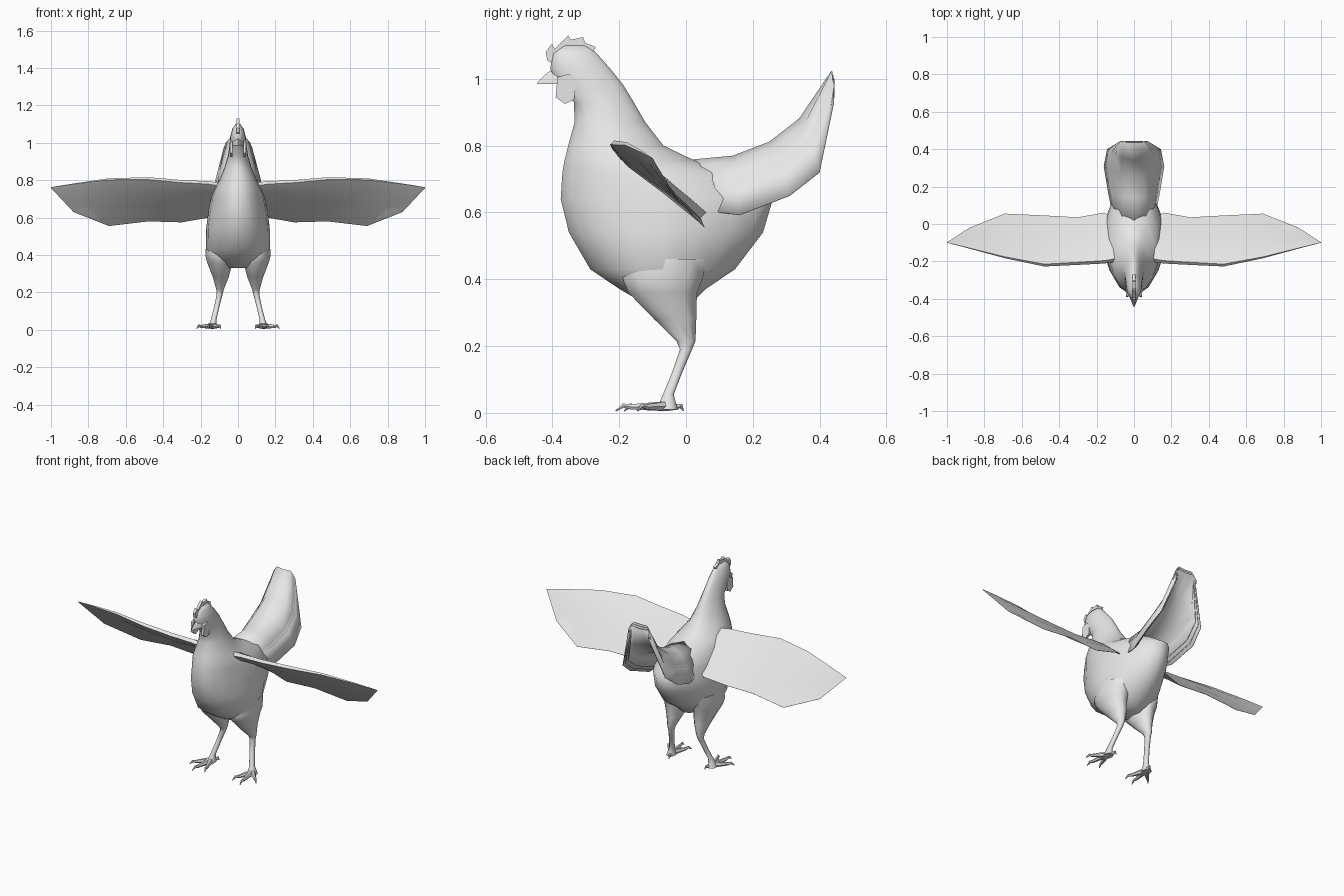
import bpy
import bmesh
import math
from mathutils import Vector

if "Cube" in bpy.data.objects:
    bpy.data.objects.remove(bpy.data.objects["Cube"], do_unlink=True)

grey = bpy.data.materials.new("plain_grey")
grey.use_nodes = True
grey.diffuse_color = (0.8, 0.8, 0.8, 1)
grey.node_tree.nodes["Principled BSDF"].inputs["Base Color"].default_value = (0.8, 0.8, 0.8, 1)


def finish(name, bm, angle=50, solid=True):
    if solid:
        bmesh.ops.recalc_face_normals(bm, faces=bm.faces)
    mesh = bpy.data.meshes.new(name)
    bm.to_mesh(mesh)
    bm.free()
    mesh.materials.append(grey)
    obj = bpy.data.objects.new(name, mesh)
    bpy.context.collection.objects.link(obj)
    bpy.ops.object.select_all(action="DESELECT")
    obj.select_set(True)
    bpy.context.view_layer.objects.active = obj
    bpy.ops.object.shade_smooth_by_angle(angle=math.radians(angle))
    return obj


def skin(bm, rows, closed):
    """Join equal rows of points with quads."""
    rows = [[bm.verts.new(p) for p in row] for row in rows]
    count = len(rows[0])
    for a, b in zip(rows, rows[1:]):
        for i in range(count if closed else count - 1):
            j = (i + 1) % count
            bm.faces.new((a[i], a[j], b[j], b[i]))
    return rows


def loft(name, rings, angle=50):
    bm = bmesh.new()
    rows = skin(bm, rings, True)
    bm.faces.new(rows[0])
    bm.faces.new(rows[-1])
    return finish(name, bm, angle)


def oval(x, y, z, rx, ry, sides=10, taper=0.0):
    """Level ring, narrowed toward the rear by taper."""
    ring = []
    for i in range(sides):
        a = math.tau * i / sides
        s = math.sin(a)
        ring.append((x + rx * math.cos(a) * (1 - taper * max(s, 0)), y + ry * s, z))
    return ring


def plate(name, outline, x, thick):
    """Flat side-on shape given as (y, z) points, with thickness along x."""
    bm = bmesh.new()
    rows = skin(bm, [[(x + d, y, z) for y, z in outline] for d in (-thick / 2, thick / 2)], True)
    for row in rows:
        bm.faces.new(row)
    return finish(name, bm, 30)


def spike(name, path, radii, sides=6):
    """Tapered round limb along a path of points."""
    pts = [Vector(p) for p in path]
    rings = []
    for i, (p, r) in enumerate(zip(pts, radii)):
        d = (pts[min(i + 1, len(pts) - 1)] - pts[max(i - 1, 0)]).normalized()
        u = d.cross(Vector((0, 0, 1))).normalized()
        v = u.cross(d)
        rings.append([p + r * (u * math.cos(t) + v * math.sin(t))
                      for t in (math.tau * k / sides for k in range(sides))])
    return loft(name, rings)


# Body, neck and head: height, front y, rear y, half width
BODY = [(1.10, -.37, -.29, .012), (1.075, -.40, -.265, .03), (1.03, -.408, -.225, .042),
        (.98, -.385, -.185, .046), (.93, -.337, -.155, .054), (.87, -.335, -.12, .072),
        (.80, -.355, -.065, .10), (.755, -.367, .03, .125), (.72, -.374, .15, .14),
        (.64, -.38, .265, .158), (.54, -.355, .235, .17), (.43, -.29, .15, .172),
        (.37, -.20, .06, .14), (.33, -.13, .02, .07)]
loft("body", [oval(0, (f + r) / 2, z, w, (r - f) / 2, 18, .2) for z, f, r, w in BODY], 60)

# Beak
loft("beak", [[(-w, y, low), (w, y, low), (w, y, mid), (0, y, high), (-w, y, mid)]
              for y, w, low, mid, high in ((-.36, .03, .985, 1.01, 1.045),
                                           (-.405, .018, .985, 1.0, 1.025),
                                           (-.425, .01, .985, .995, 1.01),
                                           (-.445, .001, .985, .987, .99))])

# Comb
plate("comb", [(-.39, 1.04), (-.415, 1.055), (-.42, 1.08), (-.402, 1.105), (-.393, 1.09),
               (-.352, 1.13), (-.345, 1.117), (-.308, 1.125), (-.302, 1.108),
               (-.27, 1.095), (-.285, 1.07), (-.34, 1.06)], 0, .016)

# Legs: height, centre x, centre y, x radius, y radius
LEG = [(.46, .10, -.06, .07, .13), (.40, .102, -.07, .073, .125), (.36, .097, -.07, .068, .108),
       (.28, .092, -.032, .042, .066), (.215, .096, 0, .02, .03), (.19, .098, 0, .016, .019),
       (.12, .114, -.027, .014, .016), (.055, .13, -.053, .015, .017), (.03, .135, -.055, .02, .026),
       (.01, .137, -.058, .026, .034)]
# Wings: x, leading y and z, trailing y and z, half thickness
WING = [(.05, -.19, .77, .0, .63, .03), (.16, -.205, .785, .06, .60, .022),
        (.30, -.213, .792, .035, .575, .02), (.48, -.222, .808, .045, .58, .018),
        (.69, -.18, .805, .055, .555, .011), (.88, -.13, .78, -.02, .63, .005),
        (1.0, -.1, .762, -.098, .758, .001)]
TOES = {"inner_toe": (.092, -.185), "middle_toe": (.16, -.21),
        "outer_toe": (.222, -.145), "rear_toe": (.12, -.008)}

for side, s in (("left", 1), ("right", -1)):
    # Wattle below the beak
    plate(side + "_wattle", [(-.385, 1.005), (-.39, .945), (-.362, .925), (-.335, .938),
                             (-.328, .99), (-.35, 1.015)], s * .036, .014)
    # Thigh and shank
    loft(side + "_leg", [oval(s * x, y, z, rx, ry) for z, x, y, rx, ry in LEG])
    # Toes with drooping claws
    for toe, (tx, ty) in TOES.items():
        mx, my = .137 + (tx - .137) * .7, -.06 + (ty + .06) * .7
        spike(side + "_" + toe, [(s * .137, -.06, .02), (s * mx, my, .018),
                                 (s * (mx + tx) / 2, (my + ty) / 2, .022), (s * tx, ty, .006)],
              (.017, .009, .007, .002))
    # Wing with a thick leading edge and thin trailing edge
    rings = []
    for x, ly, lz, ty, tz, t in WING:
        ring = []
        for f, h in ((0, -.4), (0, .6), (.2, 1), (.6, .6), (1, .05), (1, -.05), (.6, -.3), (.2, -.8)):
            ring.append((s * x, ly + (ty - ly) * f + h * t * .7, lz + (tz - lz) * f + h * t * .7))
        rings.append(ring)
    loft(side + "_wing", rings, 60)

# Tail: arched feather layers between a ridge and a lower rim
RIDGE = [(0, .0, .755), (0, .14, .768), (0, .25, .81), (0, .34, .88), (0, .435, 1.02)]
RIM = [(.11, .03, .61), (.135, .16, .592), (.16, .31, .65), (.142, .40, .72), (.07, .443, .93)]
for layer, reach in enumerate((.8, .9, 1.0)):
    bm = bmesh.new()
    drop = Vector((0, .004 * layer, -.012 * layer))
    rows = []
    for k, (ridge, rim) in enumerate(zip(RIDGE, RIM)):
        top, low = Vector(ridge) + drop, Vector(rim)
        low = top.lerp(low, reach if k else 1)
        half = []
        for f in (1, .66, .33):
            p = top.lerp(low, f)
            bulge = f * (1 - f) * .12
            p += Vector((bulge, 0, bulge))
            half.append(p)
        rows.append(half + [top] + [Vector((-p.x, p.y, p.z)) for p in reversed(half)])
    skin(bm, rows, False)
    feathers = finish("tail_layer_" + "abc"[layer], bm, 60)
    shell = feathers.modifiers.new("thickness", "SOLIDIFY")
    shell.thickness = .004
    shell.offset = 0
